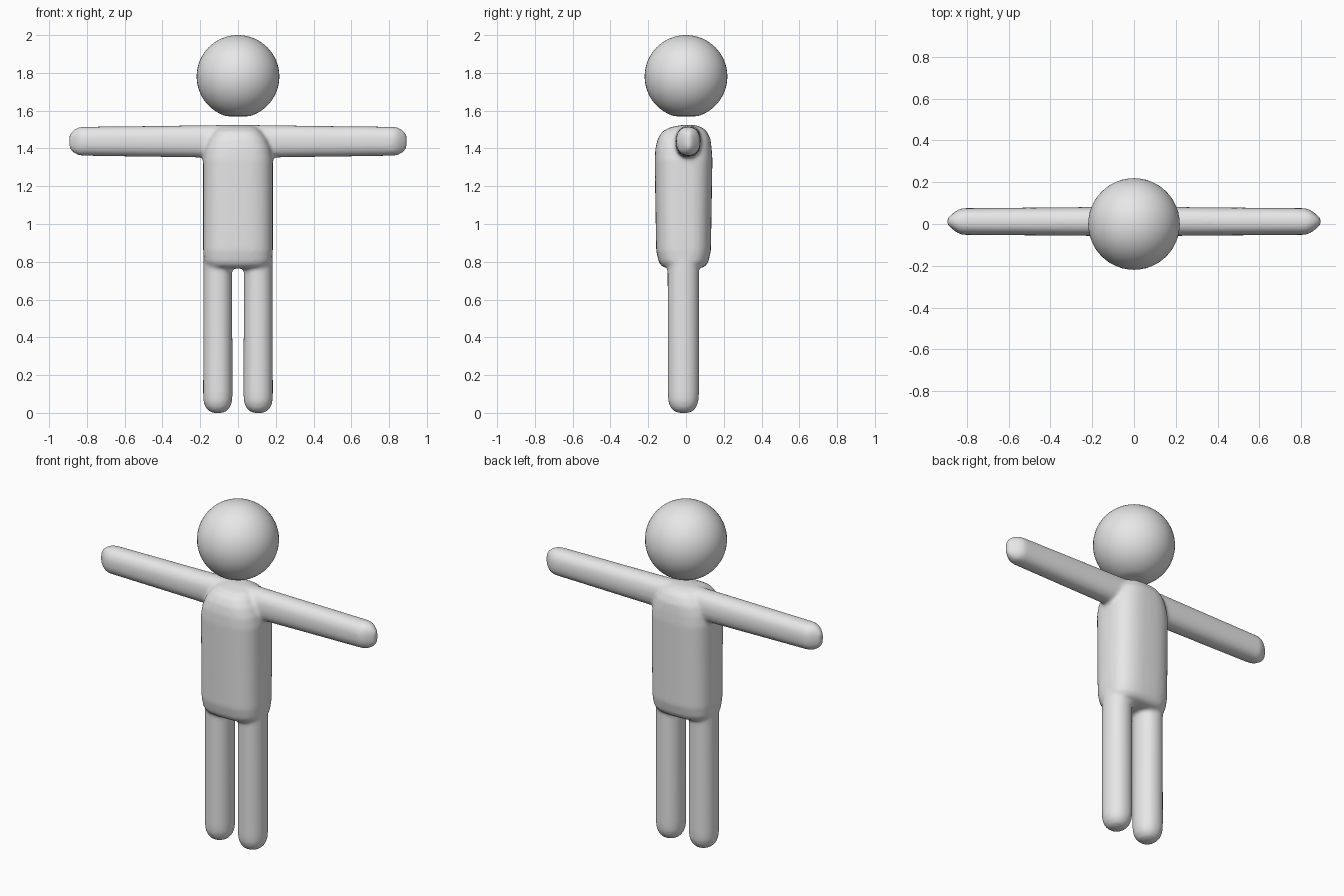
import bpy, bmesh
from math import cos, sin, pi
from mathutils import Vector

cube = bpy.data.objects.get("Cube")
if cube:
    bpy.data.objects.remove(cube, do_unlink=True)

grey = bpy.data.materials.new("plain_grey")
grey.use_nodes = True
grey.diffuse_color = (0.8, 0.8, 0.8, 1)
grey.node_tree.nodes["Principled BSDF"].inputs["Base Color"].default_value = (0.8, 0.8, 0.8, 1)


def make_object(name, bm):
    bmesh.ops.recalc_face_normals(bm, faces=bm.faces)
    mesh = bpy.data.meshes.new(name)
    bm.to_mesh(mesh)
    bm.free()
    mesh.materials.append(grey)
    mesh.polygons.foreach_set("use_smooth", [True] * len(mesh.polygons))
    obj = bpy.data.objects.new(name, mesh)
    bpy.context.collection.objects.link(obj)
    return obj


def loft(bm, rings, place, power, sides=40):
    """Skin rounded sections; each ring is (along, centre u, centre v, half u, half v)."""
    loops = []
    for along, cu, cv, hu, hv in rings:
        loop = []
        for i in range(sides):
            c, s = cos(2 * pi * i / sides), sin(2 * pi * i / sides)
            u = cu + hu * abs(c) ** (2 / power) * (1 if c > 0 else -1)
            v = cv + hv * abs(s) ** (2 / power) * (1 if s > 0 else -1)
            loop.append(bm.verts.new(place(along, u, v)))
        loops.append(loop)
    for a, b in zip(loops, loops[1:]):
        for i in range(sides):
            j = (i + 1) % sides
            bm.faces.new((a[i], a[j], b[j], b[i]))
    bm.faces.new(loops[0])
    bm.faces.new(loops[-1])


# Torso sections, bottom to top: z, x, y, half x, half y
torso = [
    (0.765, 0, -0.013, 0.14, 0.085),
    (0.775, 0, -0.013, 0.165, 0.115),
    (0.80, 0, -0.013, 0.18, 0.132),
    (0.86, 0, -0.013, 0.185, 0.145),
    (1.34, 0, -0.013, 0.185, 0.153),
    (1.40, 0, -0.013, 0.175, 0.149),
    (1.45, 0, -0.010, 0.155, 0.140),
    (1.49, 0, -0.008, 0.125, 0.118),
    (1.512, 0, 0.0, 0.10, 0.085),
    (1.525, 0, 0.012, 0.06, 0.03),
]
# Leg sections, sole to hip
leg = [
    (0.0, 0.107, -0.014, 0.025, 0.025),
    (0.008, 0.107, -0.014, 0.046, 0.05),
    (0.03, 0.107, -0.014, 0.066, 0.069),
    (0.06, 0.107, -0.014, 0.076, 0.08),
    (0.10, 0.107, -0.014, 0.078, 0.083),
    (0.90, 0.107, -0.014, 0.076, 0.084),
]
# Arm sections, chest to tip: x, y, z, half y, half z
arm = [
    (0.0, 0.012, 1.438, 0.07, 0.088),
    (0.2, 0.012, 1.437, 0.069, 0.085),
    (0.82, 0.012, 1.438, 0.064, 0.077),
    (0.845, 0.012, 1.438, 0.055, 0.074),
    (0.875, 0.012, 1.438, 0.032, 0.058),
    (0.893, 0.012, 1.438, 0.014, 0.036),
]

# Body: torso, legs and arms fused into one soft skin
bm = bmesh.new()
loft(bm, torso, lambda z, x, y: Vector((x, y, z)), 2.8)
for side in (1, -1):
    loft(bm, leg, lambda z, x, y: Vector((side * x, y, z)), 2.1)
    loft(bm, arm, lambda x, y, z: Vector((side * x, y, z)), 2.3)
body = make_object("body", bm)
fuse = body.modifiers.new("fuse", "REMESH")
fuse.mode = "VOXEL"
fuse.voxel_size = 0.01
fuse.use_smooth_shade = True
soften = body.modifiers.new("soften", "SMOOTH")
soften.factor = 0.5
soften.iterations = 10

# Head: floating ball with a slightly flattened underside
bm = bmesh.new()
bmesh.ops.create_uvsphere(bm, u_segments=48, v_segments=32, radius=0.219)
for v in bm.verts:
    v.co.z = max(v.co.z + 1.781, 1.57)
make_object("head", bm)
